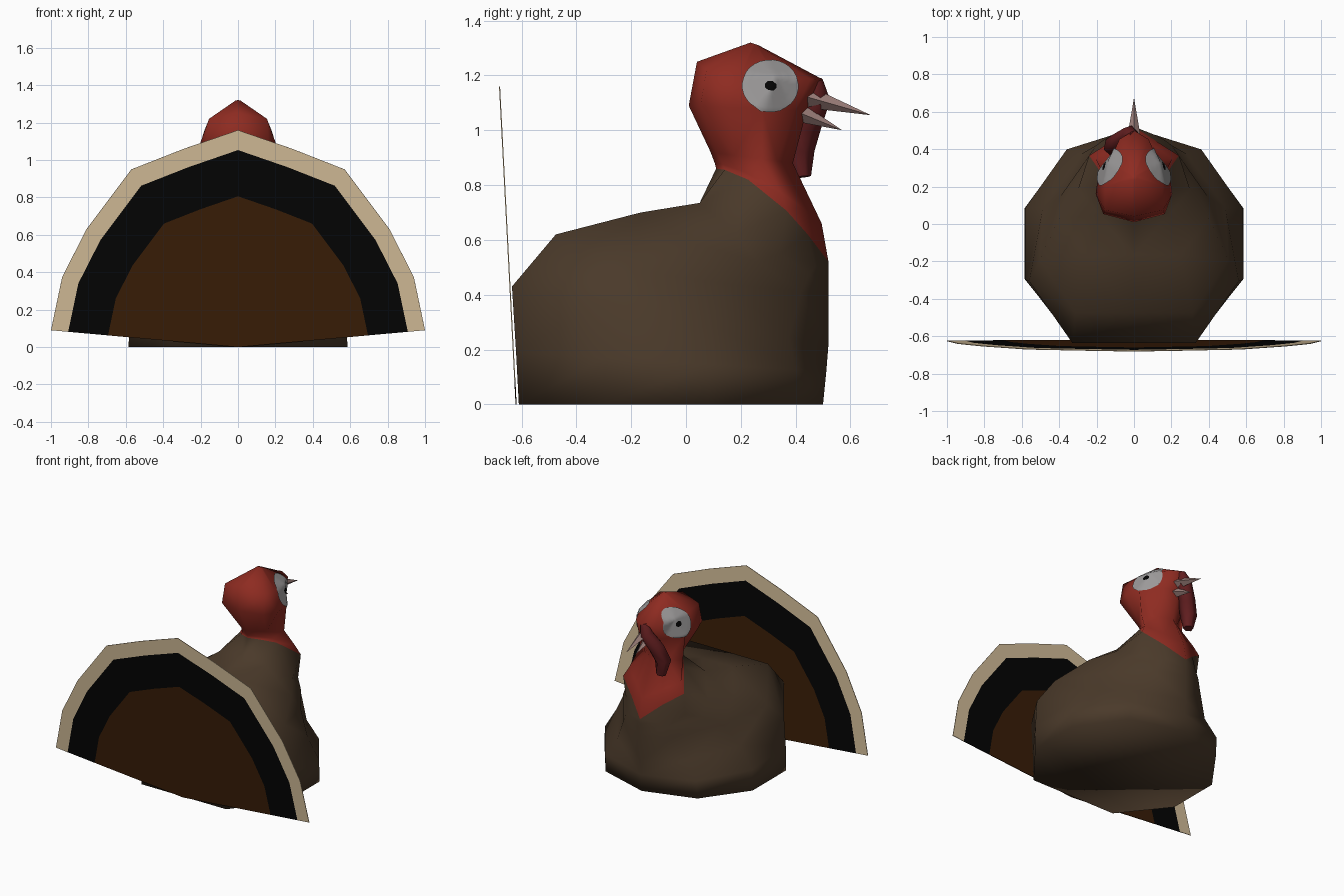
import bpy, bmesh, math
from mathutils import Vector
from mathutils.bvhtree import BVHTree

if "Cube" in bpy.data.objects:
    bpy.data.objects.remove(bpy.data.objects["Cube"], do_unlink=True)


def material(name, r, g, b):
    m = bpy.data.materials.new(name)
    m.diffuse_color = (r, g, b, 1)
    m.use_nodes = True
    m.node_tree.nodes["Principled BSDF"].inputs["Base Color"].default_value = (r, g, b, 1)
    return m


plumage = material("plumage brown", .069, .042, .023)
red = material("head red", .27, .024, .015)
dark_red = material("snood dark red", .12, .013, .014)
white = material("eye white", .33, .32, .32)
black = material("black", .001, .001, .001)
horn = material("beak pink", .36, .23, .21)
fan_brown = material("fan brown", .04, .012, .002)
cream = material("fan cream", .64, .50, .31)


def finish(name, bm, mats, smooth=False):
    mesh = bpy.data.meshes.new(name)
    bm.normal_update()
    bm.to_mesh(mesh)
    bm.free()
    for m in mats:
        mesh.materials.append(m)
    ob = bpy.data.objects.new(name, mesh)
    bpy.context.collection.objects.link(ob)
    for p in mesh.polygons:
        p.use_smooth = smooth
    return ob


def mirrored(half):
    """Close a half outline (first and last points on the centre line)."""
    return half + [(-x, y) for x, y in reversed(half[1:-1])]


# Body, neck and head: one loft through tilted ten-sided rings
BASE = mirrored([(0, 1), (.62, .8), (1, .25), (1, -.43), (.57, -1), (0, -1)])
CHEST = mirrored([(0, 1), (.5, .75), (.87, .25), (1, -.43), (.59, -1), (0, -1)])
TORSO = mirrored([(0, 1), (.4, .8), (.78, .25), (1, -.43), (.62, -1), (0, -1)])
COLLAR = mirrored([(0, 1), (.5, .62), (1, .25), (.6, -.43), (.3, -.85), (0, -1)])
HEAD = mirrored([(0, 1), (.47, .8), (.92, .25), (1, -.3), (.8, -.8), (0, -1)])
CROWN = mirrored([(0, 1), (.5, .8), (.87, .25), (1, -.3), (1, -.85), (0, -1)])
# outline, half width, back y, front y, back z, front z, bend of the tilt
RINGS = [
    (BASE, .585, -.61, .50, 0, 0, 1),
    (BASE, .58, -.62, .512, .19, .12, 1),
    (CHEST, .56, -.635, .52, .43, .22, 1),
    (TORSO, .505, -.475, .52, .62, .40, .42),
    (TORSO, .40, -.165, .52, .70, .46, .6),
    (TORSO, .30, .05, .52, .735, .49, .6),
    (COLLAR, .24, .11, .52, .86, .52, 1.7),
    (COLLAR, .205, .105, .495, .88, .66, 1.5),
    (COLLAR, .17, .09, .39, .92, .88, 1),
    (HEAD, .205, .01, .44, 1.09, 1.07, 1),
    (CROWN, .155, .04, .50, 1.25, 1.185, .3),
    (HEAD, .015, .235, .265, 1.32, 1.31, 1),
]
NECK = 6

bm = bmesh.new()
loops = []
for outline, w, yb, yf, zb, zf, bend in RINGS:
    loop = []
    for x, t in outline:
        s = (1 + t) / 2
        loop.append(bm.verts.new((w * x, yb + (yf - yb) * s, zb + (zf - zb) * s ** bend)))
    loops.append(loop)
for i, (a, b) in enumerate(zip(loops, loops[1:])):
    for k in range(len(a)):
        j = (k + 1) % len(a)
        bm.faces.new((a[k], a[j], b[j], b[k])).material_index = int(i >= NECK)
bm.faces.new(loops[0])
bm.faces.new(loops[-1]).material_index = 1
bmesh.ops.recalc_face_normals(bm, faces=bm.faces)
bmesh.ops.triangulate(bm, faces=bm.faces)
surface = BVHTree.FromBMesh(bm)
finish("body_and_head", bm, [plumage, red], smooth=True)


# Eyes: thin discs laid on the sides of the head
def eye_disc(name, side, radius, lift, sides, mat):
    bm = bmesh.new()

    def on_head(y, z):
        hit, normal = surface.ray_cast(Vector((side, y, z)), Vector((-side, 0, 0)))[:2]
        return bm.verts.new(hit + normal * lift)

    cy, cz = .305, 1.16
    centre = on_head(cy, cz)
    inner = None
    steps = 16
    for ring in range(1, steps + 1):
        r = radius * ring / steps
        angles = [math.tau * (k + .5) / sides for k in range(sides)]
        loop = [on_head(cy + r * math.cos(a), cz + .9 * r * math.sin(a)) for a in angles]
        for k in range(sides):
            j = (k + 1) % sides
            if inner:
                f = bm.faces.new((inner[k], loop[k], loop[j], inner[j]))
            else:
                f = bm.faces.new((centre, loop[k], loop[j]))
            if side < 0:
                f.normal_flip()
        inner = loop
    finish(name, bm, [mat], smooth=True)


for label, side in (("left", 1), ("right", -1)):
    eye_disc(label + "_eye", side, .102, .008, 28, white)
    eye_disc(label + "_pupil", side, .02, .011, 8, black)


# Beak: two four-sided spikes
def spike(name, base, tip, radius):
    base, tip = Vector(base), Vector(tip)
    axis = tip - base
    bm = bmesh.new()
    bmesh.ops.create_cone(bm, segments=4, radius1=radius, radius2=0,
                          depth=axis.length, cap_ends=True)
    ob = finish(name, bm, [horn])
    ob.location = (base + tip) / 2
    ob.rotation_euler = axis.to_track_quat("Z", "Y").to_euler()


spike("upper_beak", (0, .43, 1.125), (0, .675, 1.055), .042)
spike("lower_beak", (0, .40, 1.07), (0, .57, 1.0), .038)

# Snood: tapered tube drooping over the right of the beak
curve = bpy.data.curves.new("snood", "CURVE")
curve.dimensions = "3D"
curve.bevel_depth = 1
curve.bevel_resolution = 1
curve.use_fill_caps = True
path = [(0, .475, 1.185, .025), (-.02, .48, 1.12, .048), (-.075, .44, 1.02, .055),
        (-.11, .415, .93, .055), (-.10, .425, .83, .032)]
spline = curve.splines.new("POLY")
spline.points.add(len(path) - 1)
for point, (x, y, z, r) in zip(spline.points, path):
    point.co = (x, y, z, 1)
    point.radius = r
curve.materials.append(dark_red)
snood = bpy.data.objects.new("snood", curve)
bpy.context.collection.objects.link(snood)

# Tail fan: three colour bands spreading from the foot of the tail
edge = [(1, .09), (.94, .375), (.81, .63), (.57, .95), (.29, 1.06), (0, 1.16)]
edge += [(-x, z) for x, z in reversed(edge[:-1])]
bm = bmesh.new()


def fan_point(x, z):
    return bm.verts.new((x, -.62 - .052 * z, z))


hub = fan_point(0, 0)
previous = None
for band, scale in enumerate((.695, .908, 1)):
    loop = [fan_point(x * scale, z * scale) for x, z in edge]
    for k in range(len(edge) - 1):
        if previous:
            f = bm.faces.new((previous[k], previous[k + 1], loop[k + 1], loop[k]))
        else:
            f = bm.faces.new((hub, loop[k + 1], loop[k]))
        f.material_index = band
    previous = loop
bmesh.ops.recalc_face_normals(bm, faces=bm.faces)
fan = finish("tail_fan", bm, [fan_brown, black, cream])
solid = fan.modifiers.new("thickness", "SOLIDIFY")
solid.thickness = .004
solid.offset = 0
